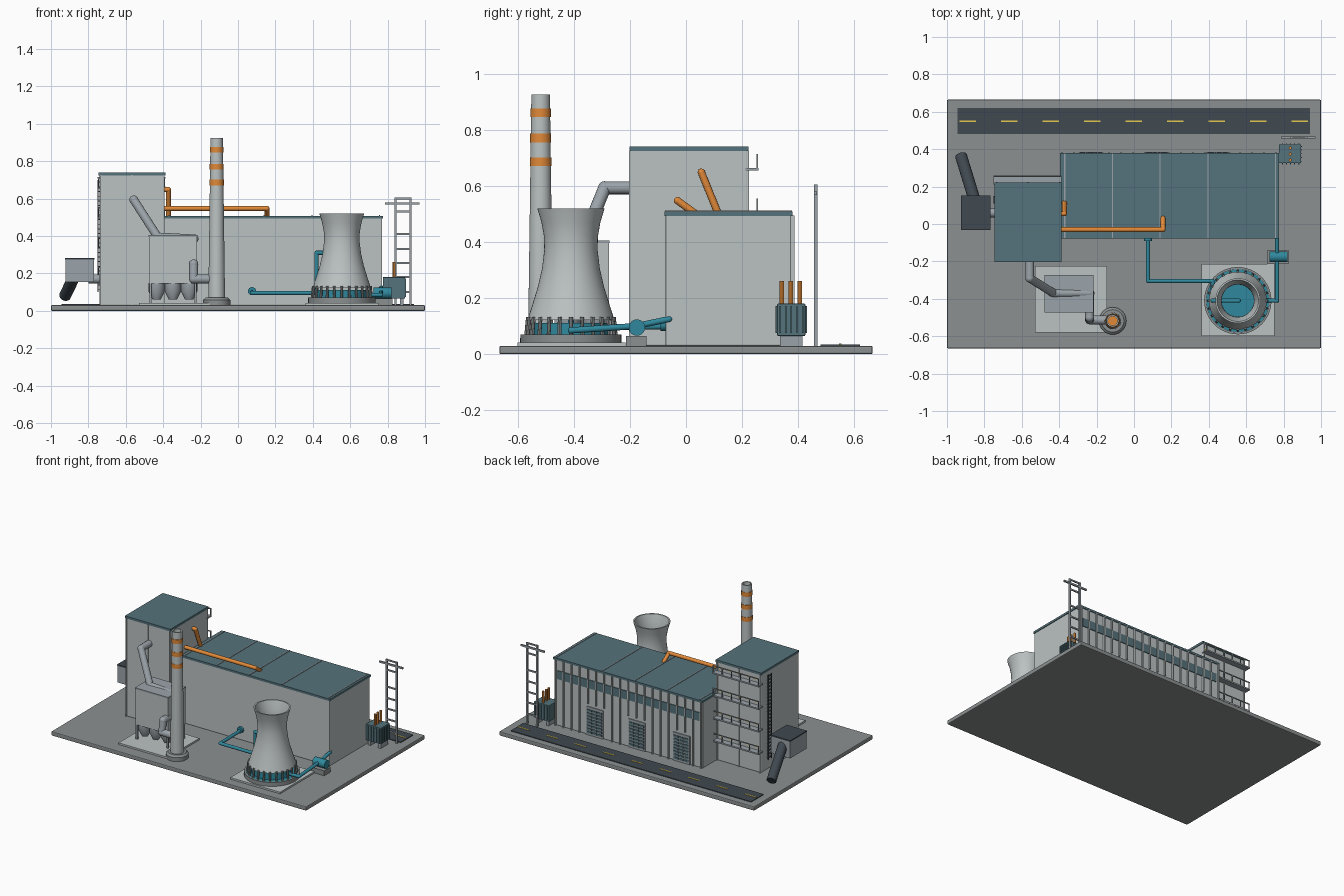
import bpy, bmesh, math
from mathutils import Vector


def mat(name, r, g, b):
    m = bpy.data.materials.new(name)
    m.diffuse_color = (r, g, b, 1)
    return m


CONCRETE = mat("concrete", 0.26, 0.28, 0.28)
PALE = mat("pale_wall", 0.50, 0.54, 0.54)
ROOF = mat("roof_teal", 0.09, 0.17, 0.20)
PIPE = mat("water_teal", 0.03, 0.25, 0.34)
ORANGE = mat("orange", 0.75, 0.25, 0.04)
DARK = mat("dark", 0.05, 0.065, 0.08)
STEEL = mat("steel", 0.33, 0.37, 0.40)
YELLOW = mat("yellow", 0.8, 0.6, 0.08)


def finish(name, bm, m, smooth=False):
    me = bpy.data.meshes.new(name)
    bmesh.ops.recalc_face_normals(bm, faces=bm.faces)
    bm.to_mesh(me)
    bm.free()
    ob = bpy.data.objects.new(name, me)
    bpy.context.collection.objects.link(ob)
    if m:
        me.materials.append(m)
    if smooth:
        bpy.ops.object.select_all(action='DESELECT')
        ob.select_set(True)
        bpy.context.view_layer.objects.active = ob
        bpy.ops.object.shade_smooth_by_angle()
    return ob


def boxes(name, items, m=None, bevel=0):
    """Each item is (x0, x1, y0, y1, z0, z1)."""
    bm = bmesh.new()
    for x0, x1, y0, y1, z0, z1 in items:
        vs = bmesh.ops.create_cube(bm, size=1)['verts']
        for v in vs:
            v.co = ((x0 + x1) / 2 + v.co.x * (x1 - x0), (y0 + y1) / 2 + v.co.y * (y1 - y0),
                    (z0 + z1) / 2 + v.co.z * (z1 - z0))
    ob = finish(name, bm, m)
    if bevel:
        b = ob.modifiers.new("bevel", 'BEVEL')
        b.width, b.segments = bevel, 2
    return ob


def lathe(name, x, y, profile, m=None, n=32, closed=False):
    bm = bmesh.new()
    rings = [[bm.verts.new((x + r * math.cos(2 * math.pi * i / n), y + r * math.sin(2 * math.pi * i / n), z))
              for i in range(n)] for r, z in profile]
    pairs = list(zip(rings, rings[1:])) + ([(rings[-1], rings[0])] if closed else [])
    for a, b in pairs:
        for i in range(n):
            bm.faces.new((a[i], a[(i + 1) % n], b[(i + 1) % n], b[i]))
    if not closed:
        bm.faces.new(rings[0])
        bm.faces.new(rings[-1])
    return finish(name, bm, m, True)


def rods(name, segs, r, m=None, n=16, joints=False):
    """Straight round rods between point pairs, with optional ball elbows."""
    bm = bmesh.new()
    for a, b in segs:
        a, b = Vector(a), Vector(b)
        vs = bmesh.ops.create_cone(bm, cap_ends=True, segments=n, radius1=r, radius2=r, depth=(b - a).length)['verts']
        q = Vector((0, 0, 1)).rotation_difference(b - a)
        for v in vs:
            v.co = q @ v.co + (a + b) / 2
        if joints:
            for v in bmesh.ops.create_uvsphere(bm, u_segments=n, v_segments=8, radius=r * 1.03)['verts']:
                v.co += b
    return finish(name, bm, m, True)


def pipe(name, pts, r, m=None):
    return rods(name, list(zip(pts, pts[1:])), r, m, 16, True)


# Site slab, pads and road
boxes("ground_slab", [(-1, 1, -0.665, 0.665, 0, 0.03)], CONCRETE, 0.006)
boxes("equipment_pads", [(0.36, 0.75, -0.6, -0.215, 0.029, 0.042), (-0.53, -0.145, -0.58, -0.225, 0.029, 0.042)], PALE)
boxes("road", [(-0.945, 0.94, 0.48, 0.62, 0.029, 0.035)], DARK)
boxes("road_dashes", [(-0.89 + 0.222 * i - 0.044, -0.89 + 0.222 * i + 0.044, 0.546, 0.554, 0.034, 0.0375)
                      for i in range(9)], YELLOW)

# Turbine hall
boxes("hall_walls", [(-0.395, 0.77, -0.073, 0.375, 0.03, 0.497)], PALE, 0.004)
boxes("hall_roof", [(-0.395, 0.775, -0.077, 0.38, 0.493, 0.508)], ROOF)
boxes("hall_roof_seams", [(x - 0.003, x + 0.003, -0.075, 0.378, 0.5, 0.512)
                          for x in (-0.37, -0.115, 0.14, 0.395, 0.757)], STEEL)
boxes("hall_window_strip", [(-0.37, 0.745, 0.37, 0.38, 0.36, 0.42)], ROOF)
doors = (0.45, 0.12, -0.23)
ribs = []
for i in range(19):
    x = -0.385 + i * 0.0635
    z0 = 0.25 if any(abs(x - d) < 0.075 for d in doors) else 0.03
    ribs.append((x - 0.004, x + 0.004, 0.37, 0.386, z0, 0.494))
boxes("hall_ribs", ribs, PALE)
boxes("hall_doors", [(d - 0.066, d + 0.066, 0.37, 0.381, 0.03, 0.23) for d in doors], STEEL)
boxes("door_louvres", [(d - 0.058 + 0.04 * c, d - 0.022 + 0.04 * c, 0.375, 0.385, 0.045 + 0.022 * k, 0.058 + 0.022 * k)
                       for d in doors for k in range(8) for c in range(3)], ROOF)

# Boiler house
boxes("boiler_walls", [(-0.74, -0.392, -0.197, 0.217, 0.03, 0.728)], PALE, 0.004)
boxes("boiler_roof", [(-0.745, -0.388, -0.202, 0.222, 0.724, 0.74)], ROOF)
boxes("boiler_ribs", [(x - 0.004, x + 0.004, y - 0.006, y + 0.006, 0.03, 0.725)
                      for x in (-0.735, -0.567, -0.398) for y in (-0.198, 0.218)], PALE)

# Rear walkways with railings
levels = (0.18, 0.34, 0.50, 0.66)
boxes("walkways", [(-0.75, -0.388, 0.21, 0.258, z - 0.006, z + 0.004) for z in levels], STEEL)
xs = [-0.746 + 0.0707 * i for i in range(6)]
boxes("walkway_posts", [(x - 0.003, x + 0.003, 0.251, 0.257, z, z + 0.052) for z in levels for x in xs], STEEL)
boxes("walkway_rails", [(-0.75, -0.388, 0.251, 0.257, z + 0.048, z + 0.054) for z in levels], STEEL)
boxes("walkway_safety_strips", [(x + 0.018, x + 0.055, 0.212, 0.22, z + 0.025, z + 0.033)
                                for z in levels for x in xs[:-1]], YELLOW)

# Side ladder
boxes("side_ladder", [(-0.752, -0.746, y - 0.003, y + 0.003, 0.1, 0.7) for y in (0.112, 0.148)] +
      [(-0.751, -0.738, 0.112, 0.148, 0.11 + 0.025 * i, 0.115 + 0.025 * i) for i in range(24)], DARK)

# Fuel bunker and conveyor
boxes("fuel_bunker", [(-0.922, -0.77, -0.03, 0.15, 0.155, 0.277)], STEEL)
boxes("bunker_lid", [(-0.925, -0.767, -0.033, 0.153, 0.274, 0.283)], DARK)
rods("fuel_conveyor", [((-0.925, 0.365, 0.08), (-0.85, 0.12, 0.235))], 0.032, DARK, 20)
rods("bunker_feed", [((-0.80, 0.06, 0.17), (-0.73, 0.06, 0.17))], 0.024, STEEL)

# Flue gas filter with hoppers and ducts
boxes("filter_body", [(-0.475, -0.22, -0.47, -0.275, 0.145, 0.4)], PALE)
boxes("filter_rim", [(-0.478, -0.217, -0.473, -0.272, 0.396, 0.406)], STEEL)
for i in range(3):
    for j, y in enumerate((-0.42, -0.325)):
        lathe(f"hopper_{i}_{j}", -0.435 + 0.087 * i, y, [(0.022, 0.06), (0.044, 0.105), (0.044, 0.148)], STEEL, 16)
boxes("filter_legs", [(x - 0.006, x + 0.006, y - 0.006, y + 0.006, 0.04, 0.15)
                      for x in (-0.468, -0.227) for y in (-0.463, -0.282)], STEEL)
pipe("inlet_duct", [(-0.557, -0.19, 0.593), (-0.557, -0.29, 0.593), (-0.43, -0.37, 0.395), (-0.235, -0.37, 0.385)],
     0.023, STEEL)
pipe("outlet_duct", [(-0.237, -0.37, 0.25), (-0.237, -0.5, 0.25), (-0.237, -0.512, 0.17), (-0.115, -0.515, 0.17)],
     0.024, STEEL)

# Chimney
CX, CY = -0.114, -0.518


def chimney_r(z):
    return 0.045 - 0.012 * (z - 0.04) / 0.885


lathe("chimney_base", CX, CY, [(0.073, 0.03), (0.073, 0.058), (0.06, 0.07)], CONCRETE)
lathe("chimney", CX, CY, [(0.045, 0.04), (0.033, 0.925), (0.025, 0.925), (0.025, 0.8)], PALE)
for i, z in enumerate((0.67, 0.755, 0.845)):
    lathe(f"chimney_band_{i}", CX, CY, [(chimney_r(z) + 0.002, z), (chimney_r(z) + 0.002, z + 0.031)], ORANGE)

# Cooling tower
TX, TY = 0.555, -0.41
shell = [(0.155, 0.122), (0.138, 0.175), (0.118, 0.24), (0.103, 0.305), (0.095, 0.37), (0.096, 0.42),
         (0.105, 0.47), (0.12, 0.52)]
lathe("tower_shell", TX, TY, shell + [(r - 0.009, z) for r, z in reversed(shell)], PALE, 48, True)
lathe("tower_basin", TX, TY, [(0.18, 0.04), (0.18, 0.07), (0.168, 0.07), (0.168, 0.06)], CONCRETE, 48)
lathe("basin_water", TX, TY, [(0.167, 0.055), (0.167, 0.066), (0.14, 0.068)], PIPE, 48)
lathe("tower_fill", TX, TY, [(0.135, 0.062), (0.135, 0.112)], PIPE, 40)
angles = [2 * math.pi * i / 24 for i in range(24)]
rods("tower_columns", [((TX + 0.16 * math.cos(a), TY + 0.16 * math.sin(a), 0.06),
                        (TX + 0.153 * math.cos(a), TY + 0.153 * math.sin(a), 0.132)) for a in angles], 0.007, CONCRETE, 8)

# Water pipes and pump
pipe("hot_water_pipe", [(0.075, -0.06, 0.1), (0.075, -0.305, 0.095), (0.42, -0.305, 0.095), (0.42, TY, 0.095),
                        (0.42, TY, 0.31), (0.56, TY, 0.31)], 0.011, PIPE)
rods("pipe_flange", [((0.075, -0.09, 0.105), (0.075, -0.072, 0.105))], 0.022, PIPE)
pipe("cold_water_pipe", [(0.6, TY, 0.085), (0.765, TY, 0.085), (0.765, -0.18, 0.1), (0.765, -0.06, 0.125)], 0.011, PIPE)
rods("pump", [((0.725, -0.175, 0.095), (0.82, -0.175, 0.095))], 0.029, PIPE, 24)
boxes("pump_base", [(0.715, 0.825, -0.213, -0.14, 0.029, 0.065)], CONCRETE)

# Steam pipes on the hall roof
pipe("steam_pipe", [(0.155, 0.035, 0.5), (0.155, -0.03, 0.547), (-0.4, -0.03, 0.547)], 0.013, ORANGE)
pipe("steam_riser", [(-0.372, 0.115, 0.5), (-0.372, 0.055, 0.648), (-0.4, 0.055, 0.648)], 0.013, ORANGE)

# Transformer
boxes("transformer", [(0.775, 0.893, 0.325, 0.425, 0.065, 0.18)], ROOF, 0.003)
boxes("transformer_feet", [(x, x + 0.02, 0.335, 0.415, 0.029, 0.066) for x in (0.785, 0.865)], STEEL)
boxes("transformer_fins", [(0.785, 0.899, y, y + 0.005, 0.075, 0.172) for y in (0.333, 0.353, 0.373, 0.393, 0.413)] +
      [(x, x + 0.006, 0.319, 0.431, 0.075, 0.172) for x in (0.79, 0.812, 0.834, 0.856, 0.878)], ROOF)
rods("bushings", [((0.835, y, 0.175), (0.835, y, 0.26)) for y in (0.342, 0.374, 0.406)], 0.008, ORANGE, 12)

# Power line gantry
boxes("gantry", [(x - 0.006, x + 0.006, 0.456, 0.468, 0.029, 0.605) for x in (0.842, 0.922)] +
      [(0.842, 0.922, 0.458, 0.466, z - 0.005, z + 0.005) for z in (0.1, 0.18, 0.255, 0.33, 0.41, 0.53, 0.6)] +
      [(0.785, 0.97, 0.457, 0.467, 0.567, 0.579)], STEEL)
